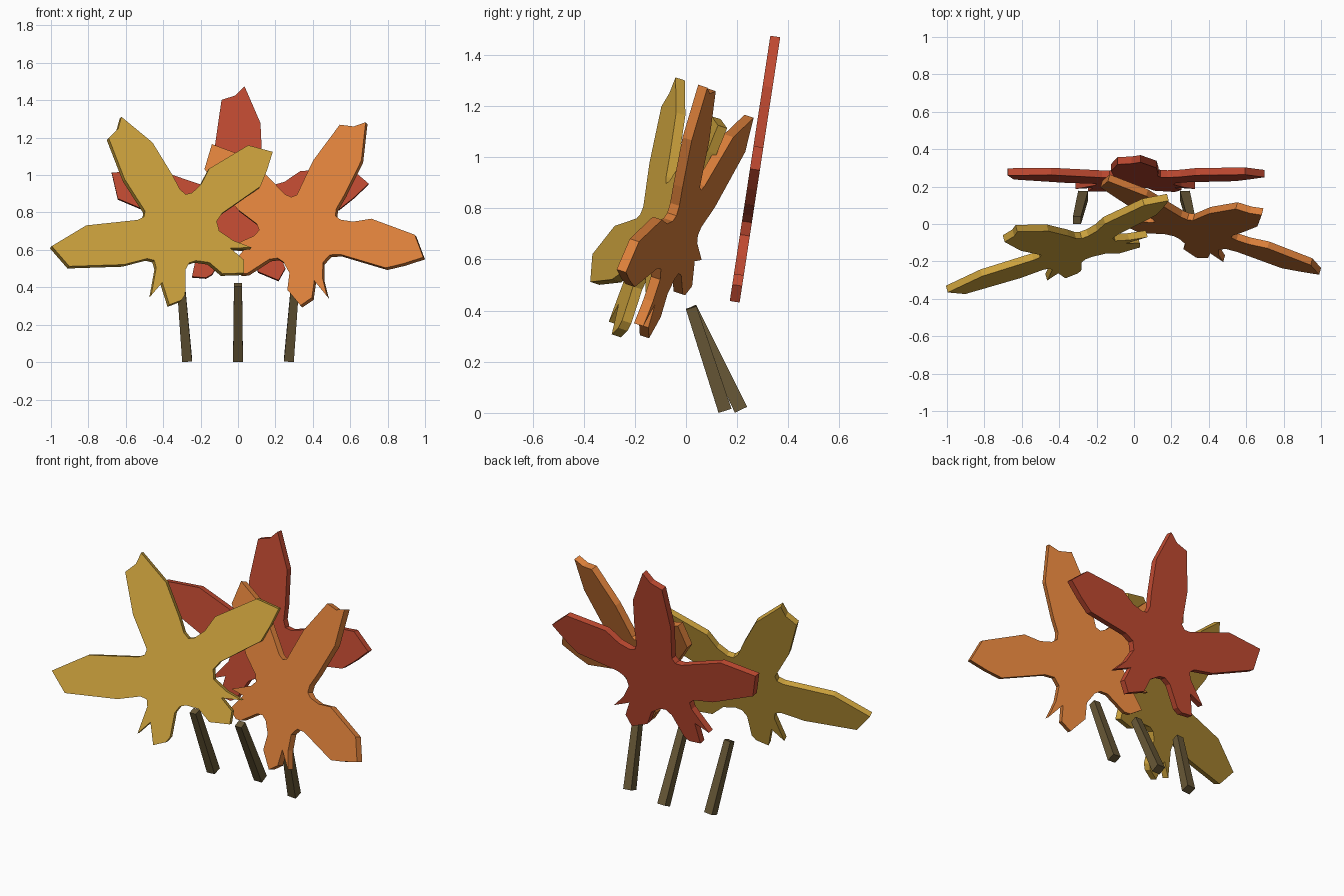
import bpy, bmesh, math
from mathutils import Vector, Matrix

if "Cube" in bpy.data.objects:
    bpy.data.objects.remove(bpy.data.objects["Cube"])


def material(name, rgb):
    m = bpy.data.materials.new(name)
    lin = [((c / 255 + 0.055) / 1.055) ** 2.4 for c in rgb]
    m.diffuse_color = (*lin, 1)
    m.use_nodes = True
    m.node_tree.nodes["Principled BSDF"].inputs["Base Color"].default_value = m.diffuse_color
    return m


def add_object(name, bm, mat):
    bmesh.ops.recalc_face_normals(bm, faces=bm.faces)
    me = bpy.data.meshes.new(name)
    bm.to_mesh(me)
    bm.free()
    me.materials.append(mat)
    ob = bpy.data.objects.new(name, me)
    bpy.context.collection.objects.link(ob)
    return ob


# One leaf outline, clockwise from the left shoulder of the middle lobe
OUTLINE = [
    (-.088, .668), (-.013, .692), (.035, .741), (.12, .543), (.13, .335),    # middle lobe
    (.128, .25), (.143, .212), (.18, .205), (.249, .225),                    # right valley
    (.332, .282), (.594, .305), (.699, .215), (.617, .137), (.54, .075),     # right lobe
    (.275, .035), (.224, .008), (.21, -.045),
    (.254, -.125), (.327, -.202), (.218, -.155), (.253, -.243),              # lower right lobe
    (.217, -.308), (.108, -.262), (.072, -.175),
    (.01, -.135), (-.029, -.13), (-.068, -.155),                             # bottom valley
    (-.138, -.275), (-.171, -.294), (-.246, -.288), (-.22, -.163),           # lower left lobe
    (-.312, -.2), (-.209, -.076), (-.199, -.036), (-.229, -.011),
    (-.362, .014), (-.643, .134), (-.675, .274), (-.444, .294),              # left lobe
    (-.17, .2), (-.13, .2), (-.108, .225), (-.122, .43),                     # left valley
]


def leaf(name, mat, centre, slope_x, slope_z, roll, thick=.039):
    """Flat leaf in the plane y = slope_x * x + slope_z * z, turned by roll."""
    u = Vector((1, slope_x, 0)).normalized()
    n = Vector((-slope_x, 1, -slope_z)).normalized()
    v = u.cross(n).normalized()
    c, s = math.cos(roll), math.sin(roll)
    bm = bmesh.new()
    front = [bm.verts.new(Vector(centre) - n * thick / 2
                          + u * (x * c - y * s) + v * (x * s + y * c))
             for x, y in OUTLINE]
    face = bm.faces.new(front)
    ext = bmesh.ops.extrude_face_region(bm, geom=[face], use_keep_orig=True)
    moved = [g for g in ext["geom"] if isinstance(g, bmesh.types.BMVert)]
    bmesh.ops.translate(bm, verts=moved, vec=n * thick)
    return add_object(name, bm, mat)


def stem(name, mat, bottom, top):
    """Square, slightly tapered bar between two points."""
    a, b = Vector(bottom), Vector(top)
    z = (b - a).normalized()
    x = Vector((1, 0, 0))
    x = (x - z * x.dot(z)).normalized()
    y = z.cross(x)
    bm = bmesh.new()
    rings = []
    for p, h in ((a, .0265), (b, .0215)):
        rings.append([bm.verts.new(p + x * h * i + y * h * j)
                      for i, j in ((-1, -1), (1, -1), (1, 1), (-1, 1))])
    lo, hi = rings
    bm.faces.new(lo[::-1])
    bm.faces.new(hi)
    for i in range(4):
        k = (i + 1) % 4
        bm.faces.new((lo[i], lo[k], hi[k], hi[i]))
    return add_object(name, bm, mat)


yellow = material("golden yellow", (208, 165, 62))
orange = material("autumn orange", (219, 127, 58))
red = material("autumn red", (192, 74, 49))
brown = material("stem brown", (104, 88, 55))

# Leaves
leaf("yellow_leaf", yellow, (-.303, -.142, .65), .279, .32, math.radians(25))
leaf("orange_leaf", orange, (.303, -.037, .651), -.267, .328, math.radians(-25))
leaf("red_leaf", red, (0, .237, .739), 0, .153, 0)

# Stems
stem("middle_stem", brown, (0, .215, .012), (0, .02, .414))
for side, label in ((-1, "left"), (1, "right")):
    stem(label + "_stem", brown, (side * .272, .152, .01), (side * .305, .02, .412))
